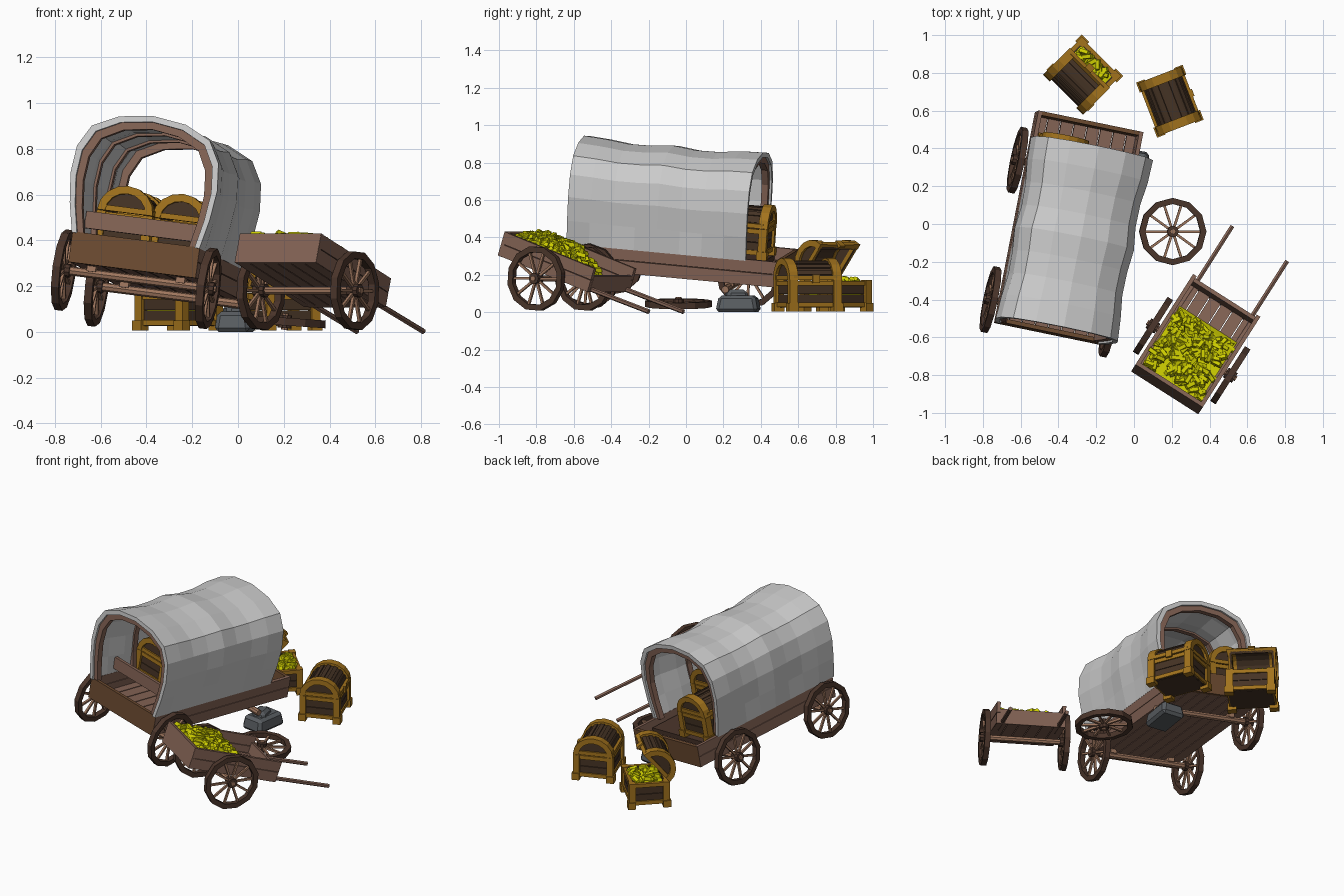
import bpy, bmesh, math, random
from math import sin, cos, pi, radians
from mathutils import Matrix, Vector, Euler

if "Cube" in bpy.data.objects:
    bpy.data.objects.remove(bpy.data.objects["Cube"])

random.seed(4)

def material(name, rgb):
    m = bpy.data.materials.new(name)
    m.diffuse_color = (*rgb, 1)
    m.use_nodes = True
    m.node_tree.nodes["Principled BSDF"].inputs["Base Color"].default_value = m.diffuse_color
    return m

WOOD = material("wood", (0.23, 0.125, 0.09))
DARK = material("dark_wood", (0.07, 0.036, 0.024))
POLE = material("pole_wood", (0.34, 0.18, 0.11))
PANEL = material("panel_wood", (0.15, 0.07, 0.03))
TRIM = material("trim", (0.36, 0.17, 0.012))
CHEST = material("chest_wood", (0.06, 0.033, 0.018))
GOLD = material("gold", (0.6, 0.6, 0.0))
ROCK = material("rock", (0.1, 0.11, 0.12))

def finish(name, bm, mat=None, frame=Matrix()):
    bmesh.ops.recalc_face_normals(bm, faces=bm.faces[:])
    me = bpy.data.meshes.new(name)
    bm.to_mesh(me)
    bm.free()
    ob = bpy.data.objects.new(name, me)
    bpy.context.collection.objects.link(ob)
    if mat:
        me.materials.append(mat)
    ob.matrix_world = frame
    return ob

def box(bm, c, s, rot=(0, 0, 0), taper=1.0):
    vs = bmesh.ops.create_cube(bm, size=1)["verts"]
    for v in vs:
        if v.co.z > 0:
            v.co.x *= taper
            v.co.y *= taper
    m = Matrix.Translation(c) @ Euler(rot).to_matrix().to_4x4() @ Matrix.Diagonal((*s, 1))
    bmesh.ops.transform(bm, matrix=m, verts=vs)

def rod(bm, a, b, r, n=8):
    a, b = Vector(a), Vector(b)
    m = Matrix.Translation((a + b) / 2) @ (b - a).to_track_quat('Z', 'Y').to_matrix().to_4x4()
    bmesh.ops.create_cone(bm, cap_ends=True, segments=n, radius1=r, radius2=r,
                          depth=(b - a).length, matrix=m)

def shell(bm, rings, closed=False):
    """Join matching rings of points; end rings are capped unless the sweep is closed."""
    vr = [[bm.verts.new(p) for p in r] for r in rings]
    n, k = len(vr[0]), len(vr)
    for j in range(k if closed else k - 1):
        for i in range(n):
            a, b = vr[j], vr[(j + 1) % k]
            bm.faces.new((a[i], a[(i + 1) % n], b[(i + 1) % n], b[i]))
    if not closed:
        for r in (vr[0], vr[-1]):
            for i in range(n // 2 - 1):
                bm.faces.new((r[i], r[i + 1], r[n - 2 - i], r[n - 1 - i]))

def frame(x, y, o):
    x = Vector(x).normalized()
    z = x.cross(Vector(y)).normalized()
    y = z.cross(x)
    return Matrix.Translation(o) @ Matrix((x, y, z)).transposed().to_4x4()

def wheel(name, M, R=0.178):
    # faceted rim, spokes and hub, axle along local x
    bm = bmesh.new()
    rings = []
    for i in range(12):
        a = 2 * pi * i / 12
        rings.append([(d, r * cos(a), r * sin(a)) for r, d in
                      ((R, -.017), (R, .017), (R - .032, .017), (R - .032, -.017))])
    shell(bm, rings, closed=True)
    rod(bm, (-.028, 0, 0), (.028, 0, 0), .03, 10)
    finish(name + "_rim", bm, DARK, M)
    bm = bmesh.new()
    for i in range(10):
        a = 2 * pi * (i + .5) / 10
        box(bm, (0, .09 * cos(a), .09 * sin(a)), (.014, .13, .013), (a, 0, 0))
    rod(bm, (-.036, 0, 0), (.036, 0, 0), .015, 8)
    finish(name + "_spokes", bm, POLE, M)

def bed(name, M, w, y0, y1, z0, z1, planks):
    # plank floor and two-board side walls
    bm = bmesh.new()
    pw = 2 * w / planks
    for i in range(planks):
        box(bm, (-w + pw * (i + .5), (y0 + y1) / 2, z0 + .012), (pw - .005, y1 - y0, .022))
    finish(name + "_floor", bm, WOOD, M)
    h = (z1 - z0) / 2
    bm = bmesh.new()
    for s in (-1, 1):
        for k in (0, 1):
            box(bm, (s * (w - .01), (y0 + y1) / 2, z0 + h * (k + .5)), (.022, y1 - y0, h - .003))
    finish(name + "_sides", bm, WOOD, M)

def wall(name, M, w, y, z0, z1, mat):
    bm = bmesh.new()
    box(bm, (0, y, (z0 + z1) / 2), (2 * w, .022, z1 - z0))
    finish(name, bm, mat, M)

def gold_bars(name, M, n, spot):
    bm = bmesh.new()
    for _ in range(n):
        box(bm, spot(), (.026, .062, .022),
            (random.uniform(-.35, .35), random.uniform(-.35, .35), random.uniform(0, pi)), .75)
    return finish(name, bm, GOLD, M)

def half_round(a, h, n=8):
    return [(a * cos(pi * i / n), h * sin(pi * i / n)) for i in range(n + 1)]

def arch(bm, outer, inner, y0, y1):
    shell(bm, [[(x, y, z) for x, z in outer + inner[::-1]] for y in (y0, y1)])

def chest(name, M, opening=0):
    # body: plank walls
    bm = bmesh.new()
    for s in (-1, 1):
        for k in range(2):
            z = .055 + .07 * k
            box(bm, (s * .1, 0, z), (.02, .25, .067))
            box(bm, (0, s * .125, z), (.2, .02, .067))
    box(bm, (0, 0, .03), (.2, .25, .02))
    finish(name + "_body", bm, CHEST, M)
    # body: posts, feet and rails
    bm = bmesh.new()
    for s in (-1, 1):
        for t in (-1, 1):
            box(bm, (s * .105, t * .126, .083), (.04, .045, .166))
            box(bm, (s * .108, t * .128, .022), (.048, .056, .044))
        for z in (.035, .15):
            box(bm, (s * .107, 0, z), (.022, .25, .025))
            box(bm, (0, s * .133, z), (.2, .022, .025))
    finish(name + "_trim", bm, TRIM, M)
    # lid, hinged along its back edge
    L = M @ Matrix.Translation((-.12, 0, .168)) @ Matrix.Rotation(-radians(opening), 4, 'Y') \
        @ Matrix.Translation((.12, 0, 0))
    bm = bmesh.new()
    arch(bm, half_round(.108, .1), half_round(.092, .085), -.128, .128)
    for s in (-1, 1):
        vs = [bm.verts.new((x, y, z)) for x, z in half_round(.1, .093)
              for y in (s * .122, s * .134)]
        bmesh.ops.convex_hull(bm, input=vs)
    for i in range(1, 8):
        a = pi * i / 8
        box(bm, (.105 * cos(a), 0, .098 * sin(a)), (.012, .22, .025), (0, -a, 0))
    finish(name + "_lid", bm, CHEST, L)
    bm = bmesh.new()
    for s in (-1, 1):
        y = sorted((s * .1, s * .15))
        arch(bm, half_round(.125, .117), half_round(.09, .083), *y)
        box(bm, (s * .11, 0, .012), (.026, .25, .024))
        box(bm, (0, s * .133, .012), (.2, .024, .024))
    box(bm, (.124, 0, .005), (.016, .04, .045))
    finish(name + "_lid_trim", bm, TRIM, L)

# ---- covered wagon, leaning towards its missing wheel
W = frame((.63, -.13, -.08), (.145, .74, -.07), (-.445, -.465, .23))
bed("wagon", W, .285, -.12, 1.02, .03, .17, 8)
wall("wagon_front_board", W, .285, -.11, .03, .165, PANEL)
wall("wagon_tailgate", W, .285, 1.01, .03, .165, PANEL)
bm = bmesh.new()
box(bm, (0, .05, .235), (.54, .022, .075))
finish("seat_back", bm, WOOD, W)
bm = bmesh.new()
box(bm, (0, .55, .115), (.5, .7, .03))
finish("cargo_platform", bm, DARK, W)
bm = bmesh.new()
for y in (0, .755):
    rod(bm, (-.32, y, 0), (.32, y, 0), .02)
    for s in (-1, 1):
        box(bm, (s * .2, y, .022), (.04, .05, .03))
finish("wagon_axles", bm, POLE, W)
for n, p in (("front_left_wheel", (-.324, 0, 0)), ("front_right_wheel", (.324, 0, 0)),
             ("back_left_wheel", (-.324, .755, 0))):
    wheel(n, W @ Matrix.Translation(p))

# canvas cover and wooden hoops share one horseshoe section
half = [(.287, .16), (.315, .29), (.33, .42), (.318, .54), (.265, .635), (.15, .69)]
section = half + [(0, .71)] + [(-x, z) for x, z in half[::-1]]

def hoop_ring(y, t, thick, k=0):
    def inset(d):
        return [(x * (1 - (d + k * (z > .2)) / .33), y, .16 + (z - .16) * (1 - (d + k) / .55))
                for x, z in section]
    return inset(t) + inset(t + thick)[::-1]

bm = bmesh.new()
sag = [0, .008, .022, .02, .008, .022, .02, .004, 0]
shell(bm, [hoop_ring(-.13 + .98 * i / 8, 0, .026, s) for i, s in enumerate(sag)])
finish("canvas_cover", bm, None, W)
bm = bmesh.new()
for y in (-.1, .2, .51, .82):
    shell(bm, [hoop_ring(y + d, .024, .034) for d in (-.018, .018)])
finish("cover_hoops", bm, WOOD, W)

# ---- chests in and around the wagon
for i, p in enumerate([(-.135, .36, .13), (.1, .42, .13), (-.13, .75, .13)]):
    chest("loaded_chest_%d" % (i + 1), W @ Matrix.Translation(p))
chest("closed_chest", Matrix.Translation((.19, .65, .005)) @ Matrix.Rotation(radians(21), 4, 'Z'))
C = Matrix.Translation((-.26, .8, .005)) @ Matrix.Rotation(radians(45), 4, 'Z')
chest("open_chest", C, 50)
bm = bmesh.new()
box(bm, (0, 0, .09), (.18, .23, .11))
finish("chest_gold_fill", bm, GOLD, C)
gold_bars("chest_gold_bars", C, 32,
          lambda: (random.uniform(-.07, .08), random.uniform(-.09, .09), random.uniform(.15, .175)))

# ---- hand cart resting on its handles
K = frame((.843, -.537, 0), (.508, .797, -.3256), (.305, -.67, .18))
bed("cart", K, .21, -.29, .31, .03, .165, 6)
wall("cart_back_board", K, .21, -.28, .03, .165, WOOD)
wall("cart_front_board", K, .19, .3, .03, .12, WOOD)
bm = bmesh.new()
rod(bm, (-.24, 0, 0), (.24, 0, 0), .018)
finish("cart_axle", bm, POLE, K)
bm = bmesh.new()
for s in (-1, 1):
    rod(bm, (s * .172, .1, .04), (s * .172, .69, .05), .013, 6)
finish("cart_handles", bm, WOOD, K)
for s, n in ((-1, "cart_left_wheel"), (1, "cart_right_wheel")):
    wheel(n, K @ Matrix.Translation((s * .243, 0, 0)), .175)

def heap(x, y):
    return .15 + .03 * cos(x * 7) * cos((y + .12) * 6) - max(0, y + .02) * .6

bm = bmesh.new()
vs = [bm.verts.new((x, y, z)) for x in (-.18, .18)
      for y, z in ((-.265, .05), (-.265, .14), (-.02, .15), (.12, .08), (.16, .05))]
bmesh.ops.convex_hull(bm, input=vs)
finish("cart_gold_fill", bm, GOLD, K)

def cart_spot():
    x, y = random.uniform(-.17, .17), random.uniform(-.25, .12)
    return x, y, heap(x, y) + random.uniform(-.012, .012)
gold_bars("cart_gold_bars", K, 190, cart_spot)

# ---- lost wheel lying flat, and the rock under the bare axle
wheel("lost_wheel", Matrix.Translation((.205, -.04, .045))
      @ Euler((0, radians(94), 0)).to_matrix().to_4x4())
bm = bmesh.new()
box(bm, (-.01, .28, .045), (.16, .23, .09), (0, 0, -.15), .85)
box(bm, (-.015, .27, .09), (.1, .13, .06), (0, 0, .2), .8)
bmesh.ops.bevel(bm, geom=bm.edges[:], offset=.018, segments=1, affect='EDGES')
finish("rock", bm, ROCK)
